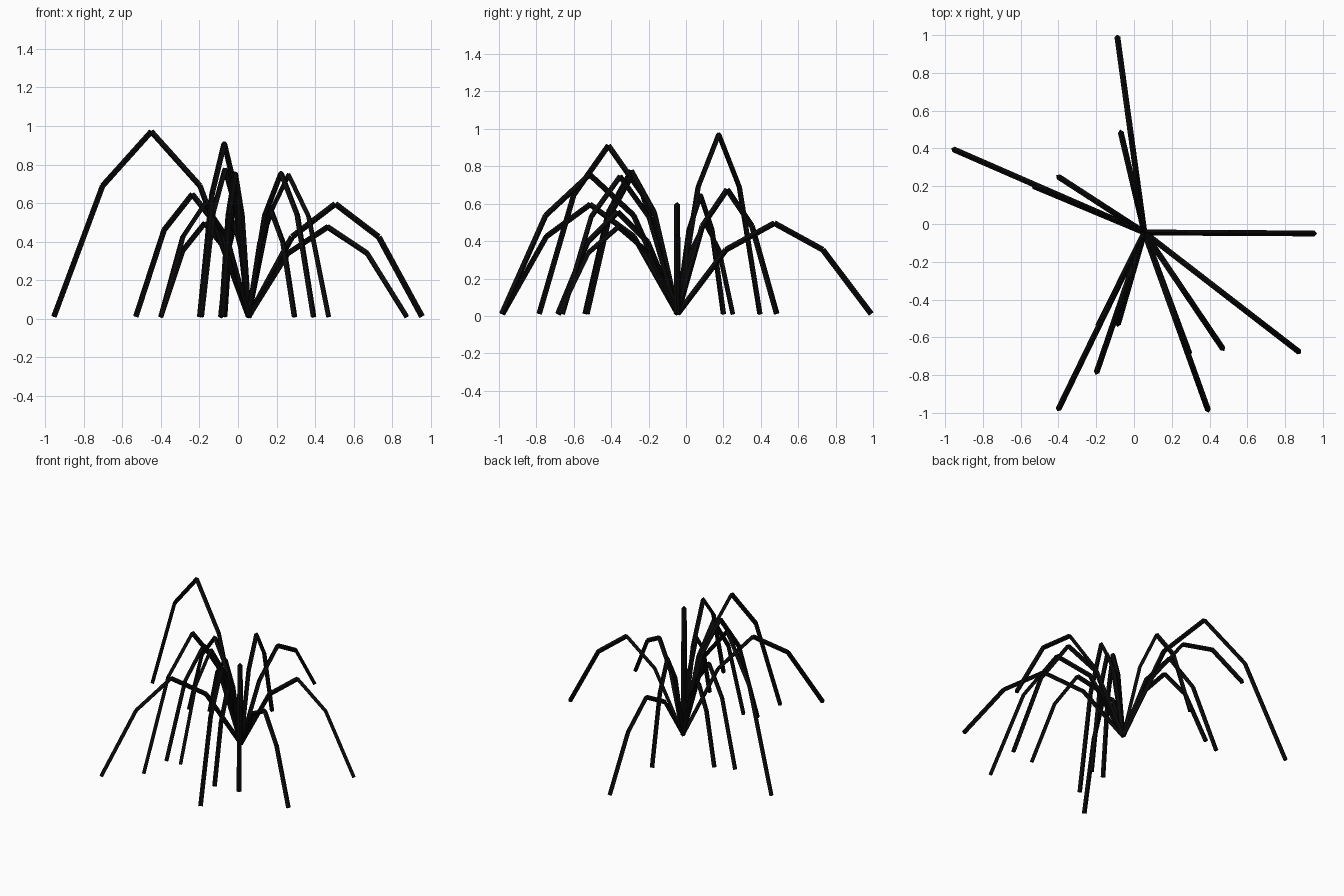
import bpy, bmesh, math
from mathutils import Vector, Matrix

if "Cube" in bpy.data.objects:
    bpy.data.objects.remove(bpy.data.objects["Cube"])

black = bpy.data.materials.new("matte black")
black.diffuse_color = (0.003, 0.003, 0.003, 1)
black.use_nodes = True
black.node_tree.nodes["Principled BSDF"].inputs["Base Color"].default_value = black.diffuse_color

ROOT = Vector((0.055, -0.045, 0.011))
RADIUS = 0.0155
# tip x, tip y, arch height of every blade
BLADES = [
    (-0.955, 0.395, 0.96), (-0.088, 0.99, 0.485), (0.955, -0.05, 0.585),
    (0.875, -0.678, 0.465), (0.392, -0.985, 0.745), (0.47, -0.66, 0.735),
    (-0.40, -0.98, 0.585), (-0.198, -0.785, 0.90), (-0.085, -0.53, 0.745),
    (-0.40, 0.25, 0.485), (-0.53, 0.20, 0.635), (-0.07, 0.485, 0.665),
    (0.293, -0.685, 0.545), (-0.19, -0.54, 0.765),
]


def add_rod(bm, a, b):
    """Thin square rod between two points."""
    d = b - a
    m = Matrix.Translation((a + b) / 2) @ d.to_track_quat('Z', 'Y').to_matrix().to_4x4()
    bmesh.ops.create_cone(bm, cap_ends=True, segments=4, radius1=RADIUS,
                          radius2=RADIUS, depth=d.length, matrix=m)


# arching blades, each bent into four straight lengths
for i, (x, y, h) in enumerate(BLADES):
    tip = Vector((x, y, ROOT.z))
    pts = [ROOT.lerp(tip, k / 4) + Vector((0, 0, h * math.sin(math.pi * k / 4)))
           for k in range(5)]
    bm = bmesh.new()
    for a, b in zip(pts, pts[1:]):
        add_rod(bm, a, b)
    mesh = bpy.data.meshes.new(f"grass_blade_{i + 1}")
    bm.to_mesh(mesh)
    bm.free()
    mesh.materials.append(black)
    bpy.context.collection.objects.link(bpy.data.objects.new(mesh.name, mesh))
